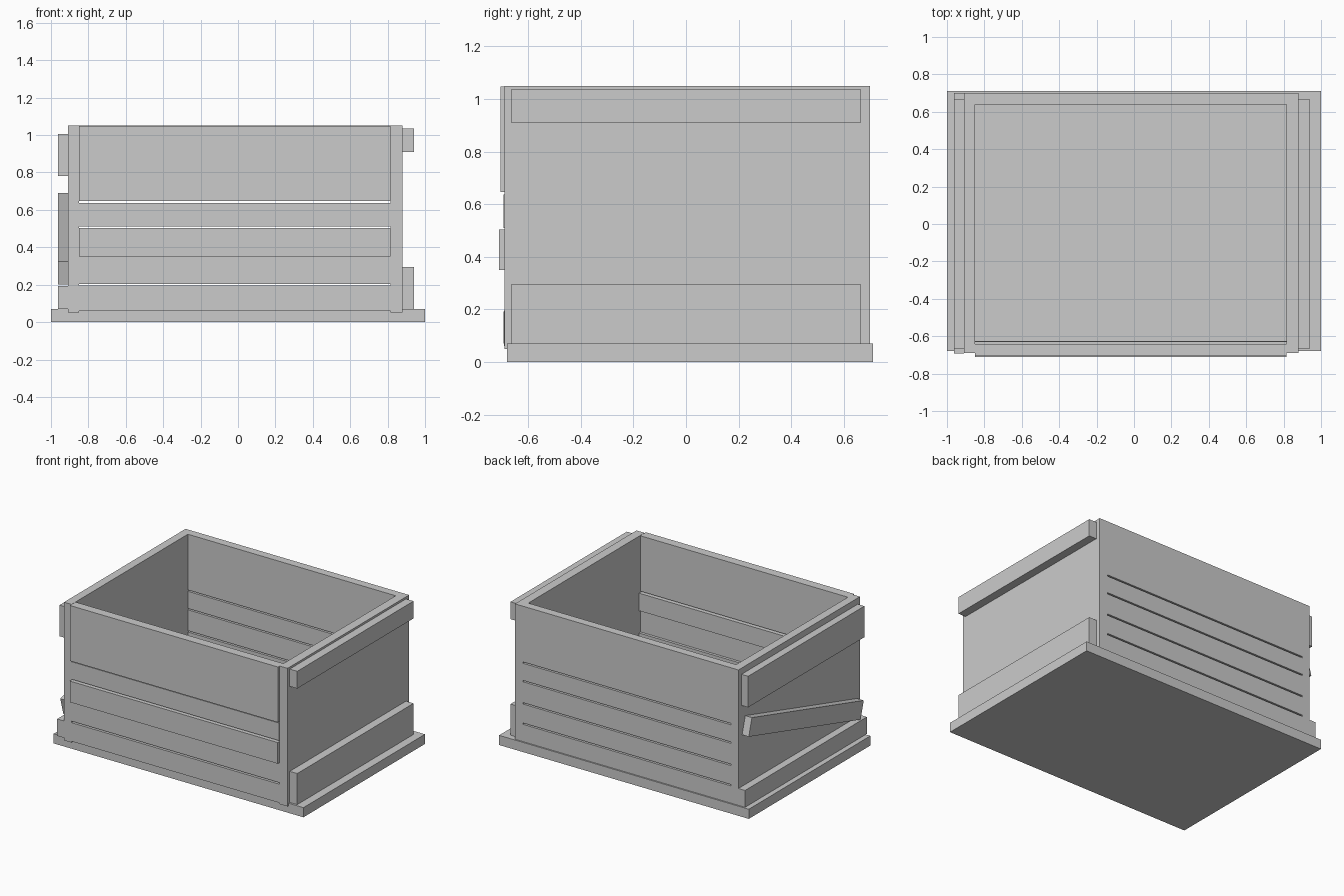
import bpy
import math

if "Cube" in bpy.data.objects:
    bpy.data.objects.remove(bpy.data.objects["Cube"])


def board(name, x, y, z, tilt=0.0):
    """Box spanning the (min, max) ranges, optionally tilted about x."""
    bpy.ops.mesh.primitive_cube_add(
        size=1, location=[(a + b) / 2 for a, b in (x, y, z)])
    ob = bpy.context.object
    ob.name = name
    ob.scale = [b - a for a, b in (x, y, z)]
    bpy.ops.object.transform_apply(location=False, rotation=False, scale=True)
    ob.rotation_euler.x = tilt
    return ob


# Base slab
board("base", (-1, 1), (-0.68, 0.71), (0, 0.07))

# Solid end walls
board("left_wall", (-0.91, -0.85), (-0.69, 0.70), (0.05, 1.05))
board("right_wall", (0.815, 0.88), (-0.69, 0.70), (0.05, 1.05))

# Front planks, each set at a slightly different depth: bottom, top, front face
front = [(0.06, 0.195, -0.692), (0.205, 0.35, -0.69), (0.35, 0.503, -0.71),
         (0.51, 0.637, -0.693), (0.647, 1.048, -0.706)]
for i, (z0, z1, y0) in enumerate(front, 1):
    board(f"front_plank_{i}", (-0.85, 0.815), (y0, y0 + 0.065), (z0, z1))

# Back planks with narrow gaps
back = [(0.06, 0.195), (0.205, 0.342), (0.352, 0.503), (0.513, 0.637), (0.647, 1.05)]
for i, z in enumerate(back, 1):
    board(f"back_plank_{i}", (-0.85, 0.815), (0.64, 0.70), z)

# Battens nailed to the right end
board("right_lower_batten", (0.88, 0.94), (-0.665, 0.665), (0.07, 0.295))
board("right_upper_batten", (0.88, 0.94), (-0.665, 0.665), (0.91, 1.035))

# Battens on the left end, the middle one hanging crooked
left_x = (-0.963, -0.91)
board("left_lower_batten", left_x, (-0.693, 0.70), (0.07, 0.192))
board("left_upper_batten", left_x, (-0.665, 0.665), (0.78, 1.005))
board("left_crooked_batten", left_x, (-0.665, 0.665), (0.38, 0.51), math.radians(15.9))
